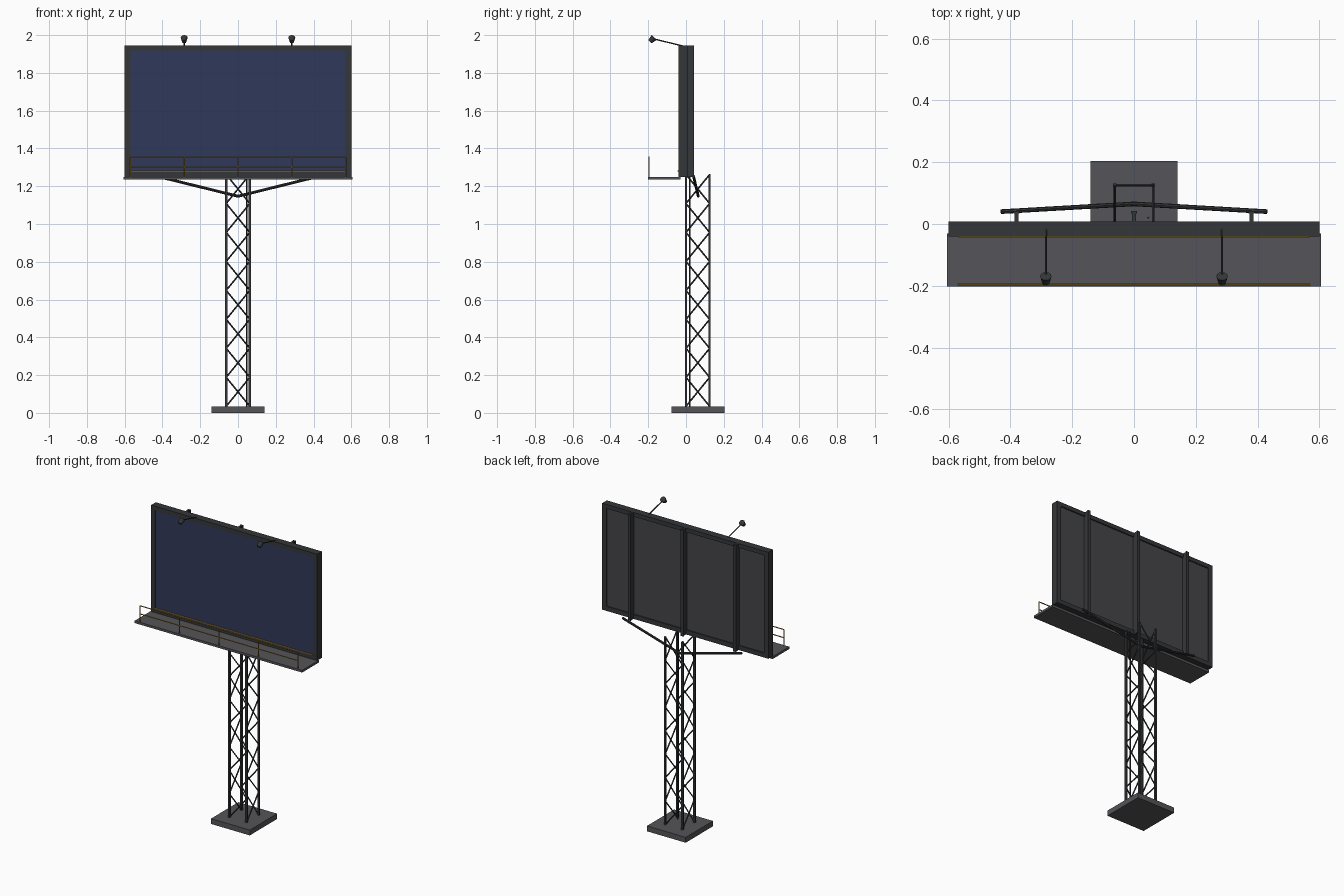
import bpy, bmesh
from mathutils import Vector, Matrix

if "Cube" in bpy.data.objects:
    bpy.data.objects.remove(bpy.data.objects["Cube"])


def material(name, rgb):
    m = bpy.data.materials.new(name)
    m.diffuse_color = (*rgb, 1)
    m.use_nodes = True
    m.node_tree.nodes["Principled BSDF"].inputs["Base Color"].default_value = m.diffuse_color
    return m


STEEL = material("dark_steel", (0.035, 0.037, 0.04))
GREY = material("mid_grey", (0.09, 0.09, 0.1))
BACK = material("back_grey", (0.06, 0.06, 0.065))
NAVY = material("navy_screen", (0.03, 0.04, 0.1))
OCHRE = material("ochre_rail", (0.35, 0.2, 0.03))


def finish(name, bm, mat):
    bmesh.ops.recalc_face_normals(bm, faces=bm.faces)
    me = bpy.data.meshes.new(name)
    bm.to_mesh(me)
    bm.free()
    me.materials.append(mat)
    ob = bpy.data.objects.new(name, me)
    bpy.context.collection.objects.link(ob)
    return ob


def boxes(name, mat, *ranges):
    """Each range is (x0, x1, y0, y1, z0, z1)."""
    bm = bmesh.new()
    for x0, x1, y0, y1, z0, z1 in ranges:
        mtx = Matrix.Translation(((x0 + x1) / 2, (y0 + y1) / 2, (z0 + z1) / 2)) \
            @ Matrix.Diagonal((x1 - x0, y1 - y0, z1 - z0, 1))
        bmesh.ops.create_cube(bm, size=1, matrix=mtx)
    return finish(name, bm, mat)


def rods(name, mat, segments, r1, r2=None, sides=8):
    """Straight rods or cones between pairs of points."""
    bm = bmesh.new()
    for a, b in segments:
        a, b = Vector(a), Vector(b)
        rot = (b - a).to_track_quat('Z', 'Y').to_matrix().to_4x4()
        bmesh.ops.create_cone(bm, cap_ends=True, segments=sides, radius1=r1,
                              radius2=r1 if r2 is None else r2, depth=(b - a).length,
                              matrix=Matrix.Translation((a + b) / 2) @ rot)
    ob = finish(name, bm, mat)
    if sides > 4:
        bpy.context.view_layer.objects.active = ob
        ob.select_set(True)
        bpy.ops.object.shade_smooth_by_angle()
        ob.select_set(False)
    return ob


# Footing
boxes("base_slab", GREY, (-0.14, 0.14, -0.078, 0.203, 0, 0.035))

# Lattice tower: four legs and a zigzag on each face
H, CY, Z0, Z1, BAYS = 0.0625, 0.0625, 0.035, 1.262, 8
corners = [(-H, CY - H), (H, CY - H), (H, CY + H), (-H, CY + H)]
boxes("tower_legs", STEEL, *[(x - .006, x + .006, y - .006, y + .006, Z0, Z1)
                             for x, y in corners])
step = (Z1 - Z0) / BAYS
lattice = []
for i in range(4):
    ends = (corners[i], corners[(i + 1) % 4])
    for k in range(BAYS):
        a, b = ends[k % 2], ends[1 - k % 2]
        lattice.append(((*a, Z0 + k * step), (*b, Z0 + (k + 1) * step)))
rods("tower_lattice", STEEL, lattice, 0.0042, sides=6)
rods("cable_conduit", STEEL, [((0.046, 0.02, Z0), (0.046, 0.02, 1.25))], 0.0035)

# V-shaped brace under the panel
rods("panel_brace", STEEL, [((0, 0.065, 1.147), (s * 0.43, 0.04, 1.253))
                            for s in (-1, 1)], 0.0075)

# Billboard frame, screen and back sheet
boxes("panel_frame", STEEL,
      (-0.6, 0.6, -0.04, 0.008, 1.918, 1.945), (-0.6, 0.6, -0.04, 0.008, 1.25, 1.279),
      (-0.6, -0.57, -0.04, 0.008, 1.279, 1.918), (0.57, 0.6, -0.04, 0.008, 1.279, 1.918))
boxes("screen", NAVY, (-0.57, 0.57, -0.035, -0.015, 1.279, 1.918))
boxes("back_sheet", BACK, (-0.57, 0.57, -0.015, 0.0, 1.279, 1.918))

# Back ribs: web plus flange
ribs = []
for x in (-0.38, 0, 0.38):
    ribs += [(x - .006, x + .006, 0, 0.036, 1.25, 1.945),
             (x - .01, x + .01, 0.034, 0.042, 1.25, 1.945)]
boxes("back_ribs", STEEL, *ribs)

# Catwalk and railing
boxes("catwalk", GREY, (-0.605, 0.605, -0.202, -0.03, 1.235, 1.25))
rail = [((-0.57, -0.196, z), (0.57, -0.196, z)) for z in (1.355, 1.302)]
rail += [((x, -0.196, 1.248), (x, -0.196, 1.355)) for x in (-.57, -.285, 0, .285, .57)]
rods("railing", OCHRE, rail, 0.0032)
boxes("trim_strip", OCHRE, (-0.57, 0.57, -0.044, -0.039, 1.277, 1.282))

# Floodlights
for side, x in (("left", -0.285), ("right", 0.285)):
    rods(side + "_lamp_arm", STEEL, [((x, -0.015, 1.942), (x, -0.175, 1.981))], 0.0035)
    rods(side + "_lamp_head", STEEL, [((x, -0.169, 1.987), (x, -0.191, 1.965))],
         0.0185, 0.012, sides=12)
